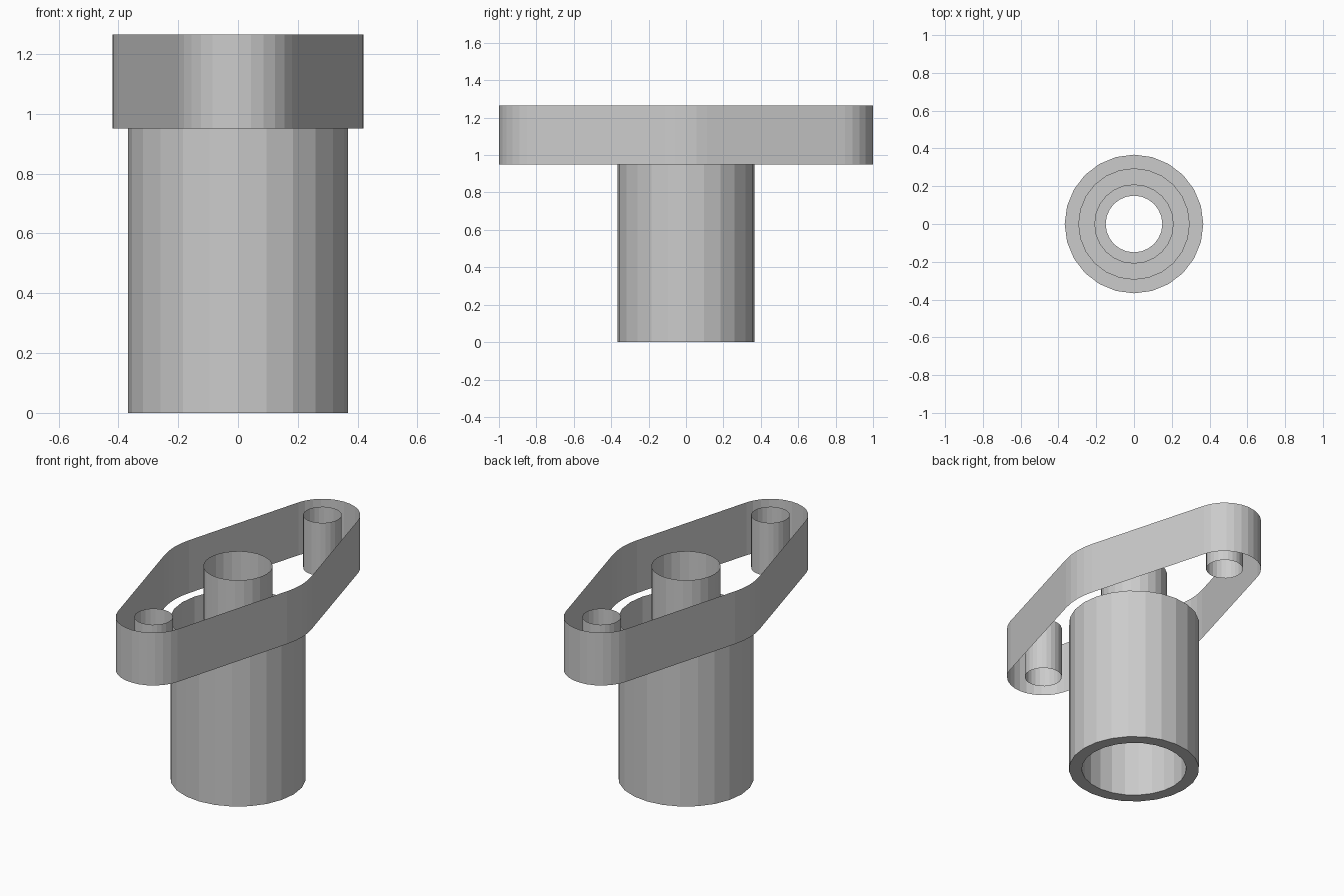
import bpy, math

if "Cube" in bpy.data.objects:
    bpy.data.objects.remove(bpy.data.objects["Cube"])

TOP, MID = 1.265, 0.95
SEG = 24


def mesh_object(name, verts, faces):
    me = bpy.data.meshes.new(name)
    me.from_pydata(verts, [], faces)
    ob = bpy.data.objects.new(name, me)
    bpy.context.collection.objects.link(ob)
    return ob


def lathe(name, profile, y=0.0):
    """Open revolved shell from (radius, z) points."""
    verts = [(r * math.cos(2 * math.pi * i / SEG), y + r * math.sin(2 * math.pi * i / SEG), z)
             for r, z in profile for i in range(SEG)]
    faces = []
    for k in range(len(profile) - 1):
        for i in range(SEG):
            j = (i + 1) % SEG
            a, b = k * SEG, (k + 1) * SEG
            faces.append((a + i, a + j, b + j, b + i))
    return mesh_object(name, verts, faces)


def arc(cy, r, a0, a1, n):
    return [(r * math.cos(a0 + (a1 - a0) * i / n), cy + r * math.sin(a0 + (a1 - a0) * i / n))
            for i in range(n + 1)]


# Sleeve: outer wall, flat bottom rim, stepped bore
lathe("sleeve", [(0.367, MID), (0.367, 0), (0.295, 0), (0.295, 0.63),
                 (0.21, 0.63), (0.21, 0.8), (0.15, 0.8), (0.15, MID)])

# Flange centre bore and the two bolt holes
lathe("flange_bore", [(0.187, MID), (0.187, TOP)])
END_Y, END_R, MID_R = 0.795, 0.205, 0.42
for side, s in (("front", -1), ("back", 1)):
    lathe(side + "_bolt_hole", [(0.104, MID), (0.104, TOP)], s * END_Y)

# Flange wall: tangent outline around a centre circle and two end circles
t = math.asin((MID_R - END_R) / END_Y)
half = arc(0, MID_R, -t, t, 4) + arc(END_Y, END_R, t, math.pi - t, 12)
outline = half + [(-x, -y) for x, y in half]
n = len(outline)
mesh_object("flange_wall",
            [(x, y, z) for z in (MID, TOP) for x, y in outline],
            [(i, (i + 1) % n, n + (i + 1) % n, n + i) for i in range(n)])
